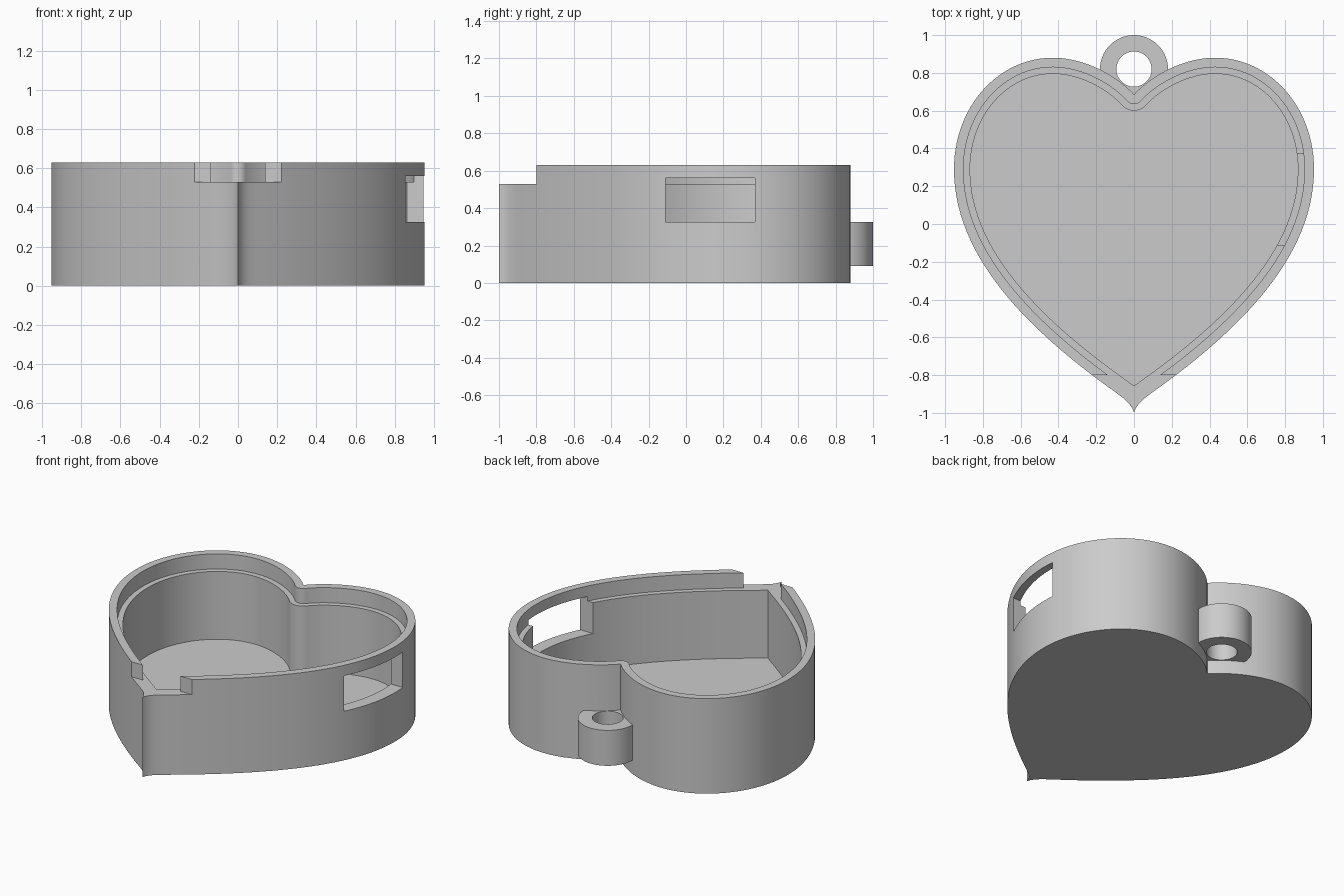
import bpy, bmesh
from math import atan2, cos, sin, pi
from mathutils import Vector
from mathutils.geometry import interpolate_bezier

if "Cube" in bpy.data.objects:
    bpy.data.objects.remove(bpy.data.objects["Cube"], do_unlink=True)

HEIGHT, LEDGE, FLOOR = 0.63, 0.53, 0.08

grey = bpy.data.materials.new("plain grey")
grey.use_nodes = True
grey.diffuse_color = (0.6, 0.6, 0.6, 1)
grey.node_tree.nodes["Principled BSDF"].inputs["Base Color"].default_value = (0.6, 0.6, 0.6, 1)

# Right half of the heart: cleft, top of lobe, widest point, flank, flared tip
CURVES = [
    [(0, 0.685), (0.08, 0.775), (0.25, 0.88), (0.43, 0.88)],
    [(0.43, 0.88), (0.72, 0.88), (0.953, 0.62), (0.953, 0.29)],
    [(0.953, 0.29), (0.953, -0.15), (0.60, -0.53), (0.12, -0.875)],
    [(0.12, -0.875), (0.05, -0.925), (0.015, -0.95), (0, -1)],
]


def sample(curves, steps=28):
    pts = []
    for c in curves:
        seg = interpolate_bezier(*[Vector(p).to_3d() for p in c], steps)
        pts += seg if not pts else seg[1:]
    return pts


def inset_half(dist):
    """Half heart moved inwards, rounded at the cleft and pointed at the tip."""
    pts = sample(CURVES[:3])
    out = []
    for i, p in enumerate(pts):
        t = (pts[min(i + 1, len(pts) - 1)] - pts[max(i - 1, 0)]).normalized()
        out.append(p + Vector((t.y, -t.x, 0)) * dist)
    first = out[0] - pts[0]
    start = atan2(first.y, first.x)
    arc = []
    for i in range(8):
        a = -pi / 2 + (start + pi / 2) * i / 8
        arc.append(pts[0] + Vector((cos(a), sin(a), 0)) * dist)
    arc[0].x = 0
    d = out[-1] - out[-2]
    tip = out[-1] - d * (out[-1].x / d.x)
    return arc + out + [tip]


def finish(name, bm):
    bmesh.ops.recalc_face_normals(bm, faces=bm.faces)
    mesh = bpy.data.meshes.new(name)
    bm.to_mesh(mesh)
    bm.free()
    mesh.materials.append(grey)
    ob = bpy.data.objects.new(name, mesh)
    bpy.context.collection.objects.link(ob)
    return ob


def heart_prism(name, half, z0, z1):
    outline = half + [Vector((-p.x, p.y, 0)) for p in half[-2:0:-1]]
    bm = bmesh.new()
    face = bm.faces.new([bm.verts.new((p.x, p.y, z0)) for p in outline])
    top = bmesh.ops.extrude_face_region(bm, geom=[face])["geom"]
    bmesh.ops.translate(bm, vec=(0, 0, z1 - z0),
                        verts=[g for g in top if isinstance(g, bmesh.types.BMVert)])
    return finish(name, bm)


def box(name, low, high):
    bm = bmesh.new()
    bmesh.ops.create_cube(bm, size=1)
    for v in bm.verts:
        v.co = [low[i] if v.co[i] < 0 else high[i] for i in range(3)]
    return finish(name, bm)


def disc(name, radius, z0, z1):
    bm = bmesh.new()
    bmesh.ops.create_cone(bm, cap_ends=True, segments=64, radius1=radius,
                          radius2=radius, depth=z1 - z0)
    bmesh.ops.translate(bm, vec=(0, 0.82, (z0 + z1) / 2), verts=bm.verts)
    return finish(name, bm)


def combine(target, other, operation):
    bpy.ops.object.select_all(action='DESELECT')
    bpy.context.view_layer.objects.active = target
    target.select_set(True)
    mod = target.modifiers.new(operation.title(), 'BOOLEAN')
    mod.operation = operation
    mod.solver = 'EXACT'
    mod.object = other
    bpy.ops.object.modifier_apply(modifier=mod.name)
    bpy.data.objects.remove(other, do_unlink=True)


# Hanging ring at the back
ring = disc("hanging_ring", 0.18, 0.09, 0.325)
combine(ring, disc("ring_hole", 0.093, 0, 0.5), 'DIFFERENCE')

# Heart body with ring, hollow, lid recess, front notch and side window
body = heart_prism("heart_box", sample(CURVES), 0, HEIGHT)
combine(body, ring, 'UNION')
for cutter in (
    heart_prism("hollow", inset_half(0.085), FLOOR, HEIGHT + 0.1),
    heart_prism("lid_recess", inset_half(0.05), LEDGE, HEIGHT + 0.2),
    box("front_notch", (-0.5, -1.2, LEDGE), (0.5, -0.8, HEIGHT + 0.3)),
    box("side_window", (0.5, -0.11, 0.325), (1.2, 0.37, 0.56)),
):
    combine(body, cutter, 'DIFFERENCE')

body.select_set(True)
bpy.context.view_layer.objects.active = body
bpy.ops.object.shade_smooth_by_angle(angle=0.5)
